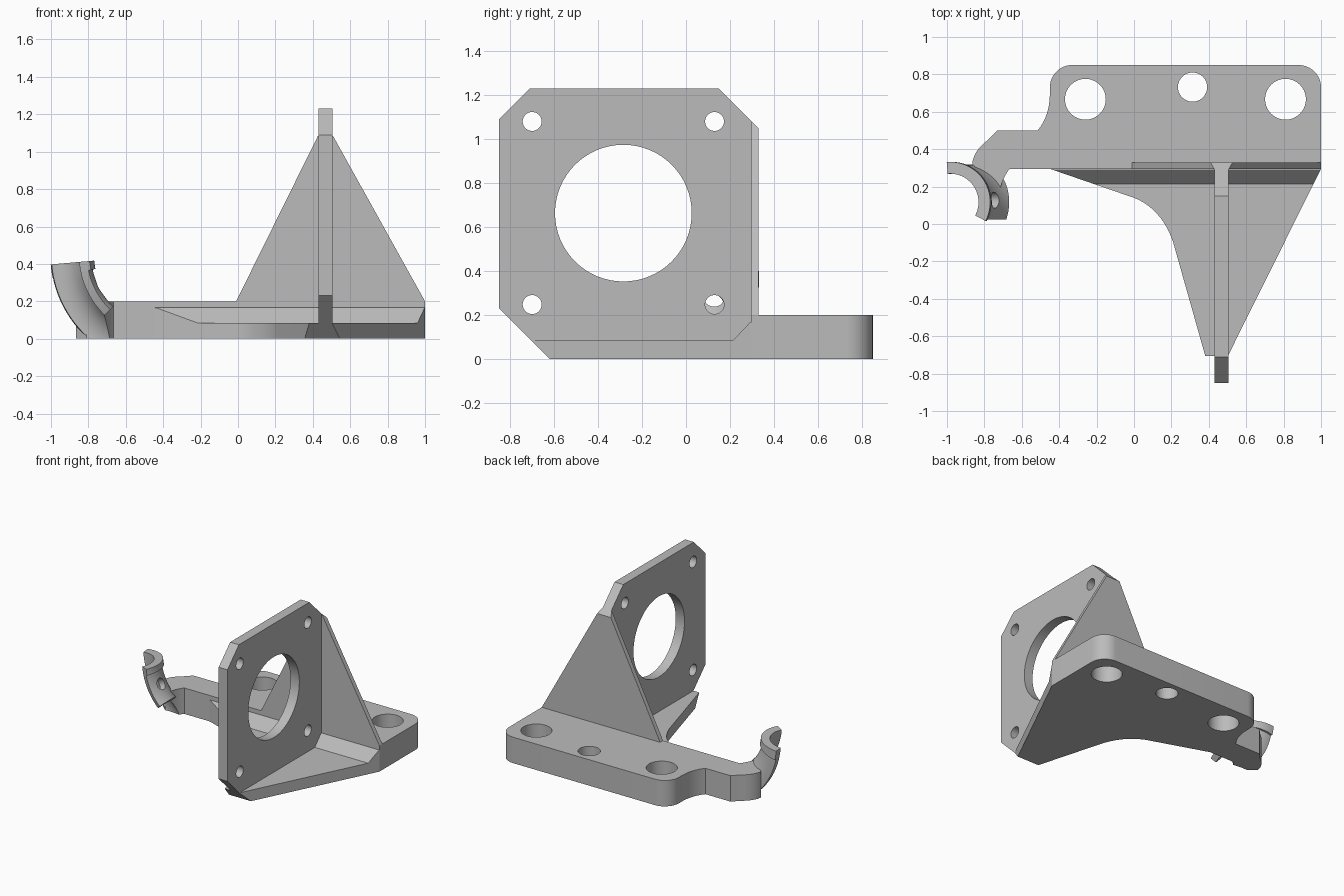
import bpy, bmesh
from math import sin, cos, pi, radians

cube = bpy.data.objects.get("Cube")
if cube:
    bpy.data.objects.remove(cube, do_unlink=True)

grey = bpy.data.materials.new("plain_grey")
grey.use_nodes = True
GREY = (0.5, 0.5, 0.5, 1)
grey.diffuse_color = GREY
grey.node_tree.nodes["Principled BSDF"].inputs["Base Color"].default_value = GREY


def skin(name, rings):
    """Closed solid through a list of matching rings."""
    bm = bmesh.new()
    vs = [[bm.verts.new(p) for p in ring] for ring in rings]
    n = len(vs[0])
    for a, b in zip(vs, vs[1:]):
        for i in range(n):
            j = (i + 1) % n
            bm.faces.new((a[i], a[j], b[j], b[i]))
    bm.faces.new(vs[0][::-1])
    bm.faces.new(vs[-1])
    bmesh.ops.recalc_face_normals(bm, faces=bm.faces)
    me = bpy.data.meshes.new(name)
    bm.to_mesh(me)
    bm.free()
    me.materials.append(grey)
    ob = bpy.data.objects.new(name, me)
    bpy.context.collection.objects.link(ob)
    return ob


def prism(name, pts, axis, lo, hi):
    place = {"x": lambda p, t: (t, p[0], p[1]),
             "y": lambda p, t: (p[0], t, p[1]),
             "z": lambda p, t: (p[0], p[1], t)}[axis]
    return skin(name, [[place(p, t) for p in pts] for t in (lo, hi)])


def circle(cx, cy, r, n=64):
    return [(cx + r * cos(2 * pi * i / n), cy + r * sin(2 * pi * i / n)) for i in range(n)]


def arc(cx, cy, r, a, b, n=12):
    angles = [radians(a + (b - a) * i / n) for i in range(n + 1)]
    return [(cx + r * cos(t), cy + r * sin(t)) for t in angles]


def bend(p, c, q, n=14):
    """Quadratic curve from p to q pulled toward c."""
    return [tuple((1 - t) ** 2 * p[k] + 2 * t * (1 - t) * c[k] + t * t * q[k] for k in (0, 1))
            for t in (i / n for i in range(n + 1))]


def boolean(ob, tool, operation):
    bpy.context.view_layer.objects.active = ob
    mod = ob.modifiers.new("cut", "BOOLEAN")
    mod.operation = operation
    mod.object = tool
    mod.solver = "EXACT"
    bpy.ops.object.modifier_apply(modifier=mod.name)
    bpy.data.objects.remove(tool, do_unlink=True)


def drill(ob, holes, axis, lo, hi):
    for cx, cy, r in holes:
        boolean(ob, prism("drill", circle(cx, cy, r), axis, lo, hi), "DIFFERENCE")


# Thick mounting base with rounded rear corners and a side arm
base = prism("mounting_base",
             [(-0.665, 0.295), (1, 0.295)]
             + arc(0.88, 0.73, 0.12, 0, 90)
             + arc(-0.33, 0.73, 0.12, 90, 180)
             + bend((-0.45, 0.70), (-0.45, 0.58), (-0.515, 0.5))
             + [(-0.73, 0.5)], "z", 0, 0.2)
drill(base, [(-0.26, 0.667, 0.109), (0.81, 0.667, 0.109), (0.313, 0.732, 0.078)], "z", -0.1, 0.3)

# Thin front web: plan outline clipped by its side profile
web = prism("front_web",
            [(1, 0.295), (-0.45, 0.295)]
            + bend((0, 0.14), (0.15, 0.08), (0.21, -0.1))
            + [(0.385, -0.72), (0.495, -0.72)], "z", -0.05, 0.3)
boolean(web, prism("web_profile",
                   [(-0.62, 0), (0.31, 0), (0.31, 0.17), (0.29, 0.165), (0.215, 0.085), (-0.705, 0.085)],
                   "x", -1, 1.1), "INTERSECT")

# Upright plate with a large bore and four bolt holes
plate_profile = [(-0.62, 0), (0.33, 0), (0.33, 1.05), (0.15, 1.23),
                 (-0.71, 1.23), (-0.85, 1.09), (-0.85, 0.23)]
plate = prism("upright_plate", plate_profile, "x", 0.43, 0.505)
drill(plate, [(-0.285, 0.663, 0.311)]
      + [(y, z, 0.043) for y in (-0.7, 0.13) for z in (0.247, 1.08)], "x", 0.3, 0.6)

# Triangular gusset behind the plate, clipped by the same profile
gusset = prism("rear_gusset", [(-0.03, 0.16), (-0.01, 0.2), (0.43, 1.09), (0.505, 1.09), (1, 0.2), (1, 0.16)],
               "y", 0.295, 0.33)
boolean(gusset, prism("clip", plate_profile, "x", -0.2, 1.2), "INTERSECT")


# Curved half-pipe hook
def sweep(name, section, start, end, n=20):
    rings = []
    for i in range(n + 1):
        a = radians(start + (end - start) * i / n)
        rings.append([(-0.4 - u * cos(a), y, 0.45 - u * sin(a)) for u, y in section])
    return skin(name, rings)


AXIS_U, AXIS_Y = 0.585, 0.117


def c_section(inner, outer):
    shape = arc(0, 0, outer, -28, 95, 24) + arc(0, 0, inner, 95, -28, 24)
    return [(AXIS_U - x, AXIS_Y + y) for x, y in shape]


hook = sweep("hook_pipe", c_section(0.152, 0.2), 5, 46)
lip = sweep("hook_lip", c_section(0.152, 0.215), 5, 12, 4)

# Round hole through the hook wall, square to the pipe
a = radians(27)
rings = []
for u in (0.3, 0.5):
    rings.append([(-0.4 - u * cos(a) + p * sin(a), AXIS_Y + q, 0.45 - u * sin(a) - p * cos(a))
                  for p, q in circle(0, 0.01, 0.043, 32)])
boolean(hook, skin("hole_tool", rings), "DIFFERENCE")

# Neck joining the arm to the hook, hollowed by the pipe bore
neck = prism("hook_neck",
             [(-0.665, 0.295), (-0.665, 0.5), (-0.73, 0.5)]
             + bend((-0.78, 0.45), (-0.86, 0.39), (-0.865, 0.32), 8)
             + [(-0.80, 0.26)]
             + bend((-0.715, 0.19), (-0.70, 0.25), (-0.665, 0.295), 6)[:-1],
             "z", 0, 0.2)
bore = [(AXIS_U + x, AXIS_Y + y) for x, y in circle(0, 0, 0.154, 48)]
boolean(neck, sweep("bore_tool", bore, 0, 65), "DIFFERENCE")

# Smooth the round walls and keep the hard edges
for ob in (base, web, plate, gusset, hook, lip, neck):
    bpy.ops.object.select_all(action="DESELECT")
    ob.select_set(True)
    bpy.context.view_layer.objects.active = ob
    bpy.ops.object.shade_smooth_by_angle(angle=radians(25))
